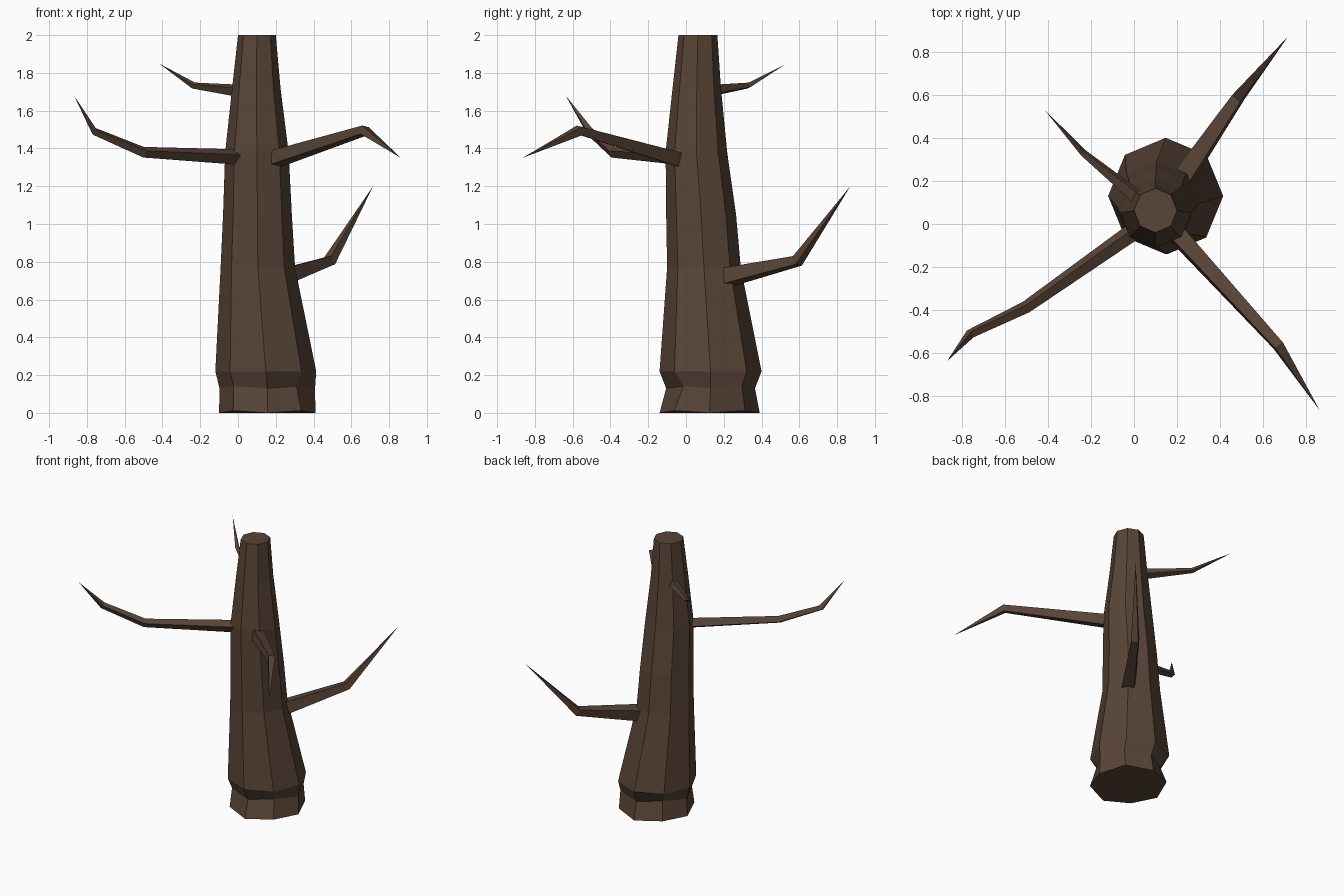
import bpy, bmesh, math
from mathutils import Vector

if "Cube" in bpy.data.objects:
    bpy.data.objects.remove(bpy.data.objects["Cube"])

bark = bpy.data.materials.new("dark brown bark")
bark.diffuse_color = (0.098, 0.058, 0.038, 1)
bark.use_nodes = True
bark.node_tree.nodes["Principled BSDF"].inputs["Base Color"].default_value = bark.diffuse_color


def finish(bm, name):
    bmesh.ops.recalc_face_normals(bm, faces=bm.faces)
    me = bpy.data.meshes.new(name)
    bm.to_mesh(me)
    bm.free()
    me.materials.append(bark)
    ob = bpy.data.objects.new(name, me)
    bpy.context.collection.objects.link(ob)


def bridge(bm, a, b):
    n = len(a)
    for i in range(n):
        bm.faces.new((a[i], a[(i + 1) % n], b[(i + 1) % n], b[i]))


# Trunk: leaning stack of octagons (z, centre x, centre y, radius x, radius y)
RINGS = [(0.0, 0.155, 0.125, 0.255, 0.265), (0.13, 0.155, 0.13, 0.253, 0.235),
         (0.22, 0.147, 0.13, 0.267, 0.27), (0.77, 0.105, 0.095, 0.197, 0.195),
         (1.05, 0.103, 0.08, 0.182, 0.185), (1.38, 0.10, 0.055, 0.168, 0.163),
         (1.72, 0.097, 0.057, 0.128, 0.128), (2.0, 0.10, 0.063, 0.10, 0.103)]
bm = bmesh.new()
rings = []
for k, (z, cx, cy, rx, ry) in enumerate(RINGS):
    ring = []
    for i in range(8):
        a = math.tau * i / 8
        s = 0.86 if k == 1 and i in (3, 7) else 1.0   # hollows between roots
        dz = 0.012 * (i % 2) if k in (0, 1) else 0
        ring.append(bm.verts.new((cx + rx * s * math.cos(a),
                                  cy + ry * s * math.sin(a), z + dz)))
    rings.append(ring)
for a, b in zip(rings, rings[1:]):
    bridge(bm, a, b)
bm.faces.new(rings[0][::-1])
bm.faces.new(rings[-1])
finish(bm, "trunk")


# Branches: four-sided tapering limbs ending in a point
def branch(name, points, widths, roll):
    pts = [Vector(p) for p in points]
    bm = bmesh.new()
    prev = None
    for i, w in enumerate(widths):
        d = (pts[i + 1] - pts[i]).normalized()
        if i:
            d = (d + (pts[i] - pts[i - 1]).normalized()).normalized()
        side = d.cross(Vector((0, 0, 1))).normalized()
        up = side.cross(d)
        ring = []
        for j in range(4):
            a = math.radians(45 + roll + 90 * j)
            off = side * math.cos(a) + up * math.sin(a)
            ring.append(bm.verts.new(pts[i] + off * w * 0.7071))
        if prev:
            bridge(bm, prev, ring)
        else:
            bm.faces.new(ring)
        prev = ring
    tip = bm.verts.new(pts[-1])
    for j in range(4):
        bm.faces.new((prev[j], prev[(j + 1) % 4], tip))
    finish(bm, name)


branch("low_back_branch", [(0.235, 0.225, 0.72), (0.485, 0.59, 0.805),
                           (0.715, 0.87, 1.20)], [0.085, 0.05], 10)
branch("front_left_branch", [(-0.01, -0.04, 1.355), (-0.50, -0.385, 1.38),
                             (-0.76, -0.51, 1.49), (-0.868, -0.637, 1.68)],
       [0.06, 0.042, 0.032], 30)
branch("front_right_branch", [(0.205, -0.055, 1.347), (0.67, -0.565, 1.495),
                              (0.862, -0.865, 1.35)], [0.075, 0.045], 10)
branch("high_back_branch", [(0.01, 0.13, 1.705), (-0.235, 0.33, 1.733),
                            (-0.415, 0.53, 1.848)], [0.05, 0.025], 20)
